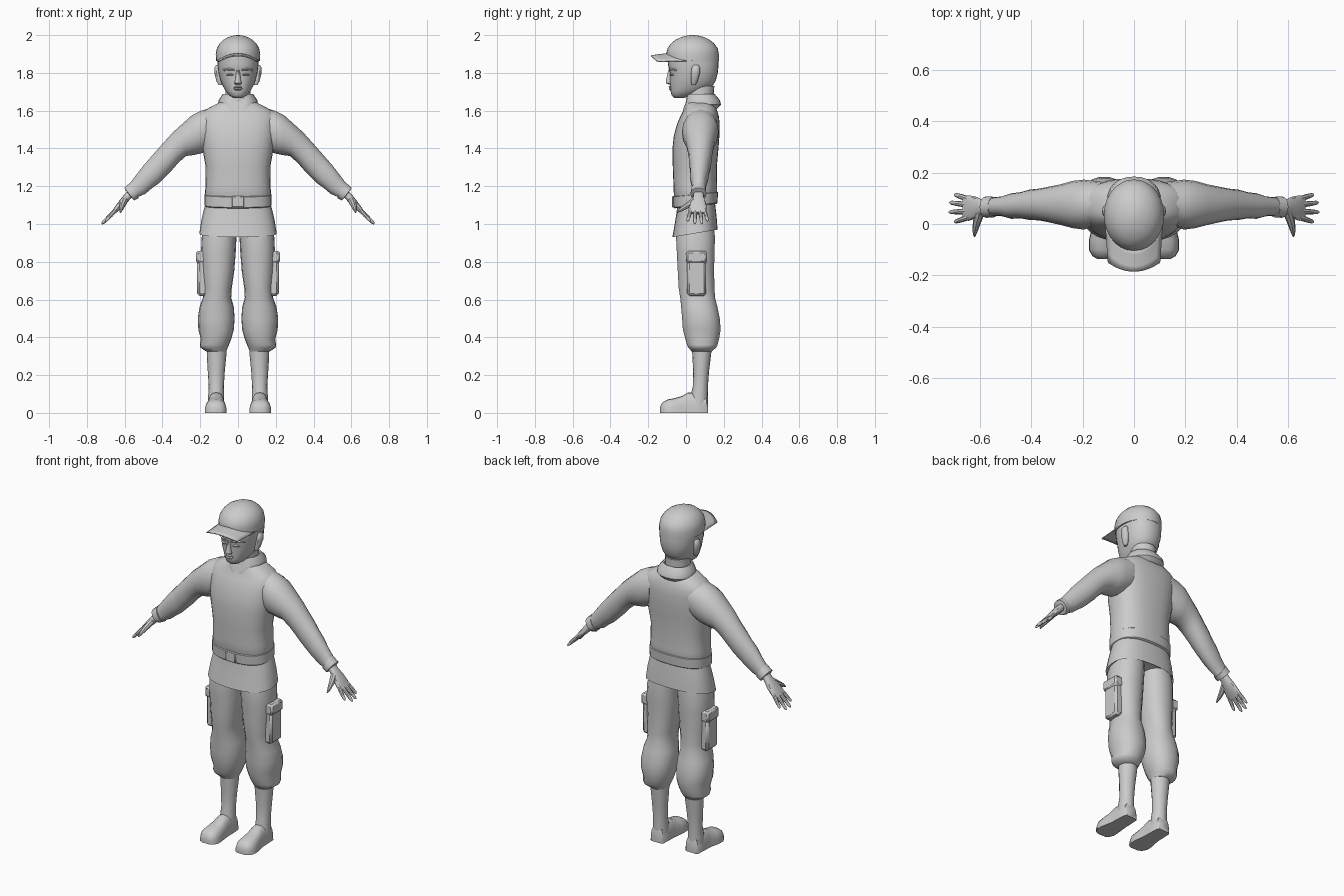
import bpy, bmesh, math
from mathutils import Vector

grey = bpy.data.materials.new("plain grey")
grey.diffuse_color = (0.6, 0.6, 0.6, 1)


def finish(name, bm, mirror=False):
    bmesh.ops.recalc_face_normals(bm, faces=bm.faces)
    me = bpy.data.meshes.new(name)
    bm.to_mesh(me)
    bm.free()
    me.materials.append(grey)
    ob = bpy.data.objects.new(name, me)
    bpy.context.collection.objects.link(ob)
    if mirror:
        ob.modifiers.new("mirror", 'MIRROR')
    return ob


def loft(name, rings, n=20, e=1.0, mirror=False, warp=None, closed=False):
    """Skin rounded rings given as (centre, half axis u, half axis v)."""
    bm = bmesh.new()
    power = lambda t: math.copysign(abs(t) ** e, t) if abs(t) > 1e-6 else 0.0
    loops = []
    for c, u, v in rings:
        loop = []
        for i in range(n):
            a = 2 * math.pi * i / n
            p = Vector(c) + Vector(u) * power(math.cos(a)) + Vector(v) * power(math.sin(a))
            loop.append(bm.verts.new(warp(p) if warp else p))
        loops.append(loop)
    pairs = list(zip(loops, loops[1:])) + ([(loops[-1], loops[0])] if closed else [])
    for a, b in pairs:
        for i in range(n):
            j = (i + 1) % n
            bm.faces.new((a[i], a[j], b[j], b[i]))
    if not closed:
        bm.faces.new(loops[0])
        bm.faces.new(loops[-1])
    return finish(name, bm, mirror)


def level(rows, tilt=0.0):
    """Horizontal rings from (z, x min, x max, y front, y back)."""
    return [(((a + b) / 2, (f + k) / 2, z), ((b - a) / 2, 0, 0), (0, (k - f) / 2, tilt))
            for z, a, b, f, k in rows]


def centred(rows, tilt=0.0):
    return level([(z, -h, h, f, k) for z, h, f, k in rows], tilt)


def tube(name, pts, radii, mirror=True, n=8):
    rings = []
    for i, p in enumerate(pts):
        d = (Vector(pts[min(i + 1, len(pts) - 1)]) - Vector(pts[max(i - 1, 0)])).normalized()
        u = d.cross(Vector((0, 0, 1))).normalized()
        rings.append((p, u * radii[i], d.cross(u) * radii[i]))
    return loft(name, rings, n, mirror=mirror)


def box(name, centre, half, bevel, mirror=False):
    bm = bmesh.new()
    bmesh.ops.create_cube(bm, size=2)
    for v in bm.verts:
        v.co = Vector(centre) + Vector([v.co[i] * half[i] for i in range(3)])
    bmesh.ops.bevel(bm, geom=bm.edges[:], offset=bevel, segments=1, affect='EDGES')
    return finish(name, bm, mirror)


# Head and neck
loft("head", centred([
    (1.668, .022, -.062, -.01), (1.68, .046, -.076, .04), (1.705, .066, -.082, .10),
    (1.73, .08, -.083, .14), (1.76, .093, -.086, .158), (1.80, .103, -.086, .168),
    (1.825, .106, -.092, .171), (1.85, .108, -.096, .172), (1.89, .108, -.095, .17)]), 28, .9)
loft("neck", centred([(1.60, .078, -.005, .15), (1.66, .066, .005, .145),
                      (1.73, .068, .0, .15)]), 20)
loft("nose", centred([(1.738, .016, -.088, -.07), (1.746, .02, -.108, -.07),
                      (1.765, .014, -.106, -.07), (1.815, .009, -.094, -.07)]), 10)
loft("lips", centred([(1.708, .016, -.085, -.07), (1.714, .024, -.091, -.06),
                      (1.720, .026, -.086, -.06), (1.726, .022, -.092, -.06),
                      (1.731, .012, -.087, -.07)]), 12)
loft("brow", [((.018, -.08, 1.817), (0, .012, 0), (0, 0, .008)),
              ((.05, -.072, 1.820), (0, .015, 0), (0, 0, .009)),
              ((.08, -.045, 1.815), (0, .012, 0), (0, 0, .006))], 8, mirror=True)
loft("eye", [((.022, -.078, 1.79), (0, .007, 0), (0, 0, .003)),
             ((.04, -.074, 1.792), (0, .013, 0), (0, 0, .008)),
             ((.06, -.063, 1.79), (0, .007, 0), (0, 0, .003))], 8, mirror=True)
loft("ear", level([(1.735, .085, .102, .03, .05), (1.755, .08, .114, .025, .062),
                   (1.80, .09, .125, .025, .075), (1.83, .095, .124, .03, .075),
                   (1.842, .10, .115, .04, .065)]), 10, mirror=True)

# Cap dome and arched bill
loft("cap", centred([
    (1.862, .116, -.102, .174), (1.90, .118, -.105, .174), (1.93, .112, -.098, .168),
    (1.955, .098, -.08, .15), (1.975, .078, -.056, .125), (1.99, .05, -.024, .095),
    (1.998, .022, .008, .062), (2.0, .004, .03, .04)]), 28)
bm = bmesh.new()
rows = []
for k in range(5):
    t = k / 4
    row = []
    for i in range(13):
        s = i / 6 - 1
        inner = Vector((.113 * s, -.098 + .10 * s * s, 1.905 - .04 * s * s))
        outer = Vector((.102 * s, -.186 + .035 * s * s, 1.893 - .03 * s * s))
        row.append(bm.verts.new(inner.lerp(outer, t)))
    rows.append(row)
for a, b in zip(rows, rows[1:]):
    for i in range(12):
        bm.faces.new((a[i], a[i + 1], b[i + 1], b[i]))
bill = finish("cap_bill", bm)
bill.modifiers.new("thickness", 'SOLIDIFY').thickness = .006


# Collar with a notch at the throat
def notch(p):
    if p.y < .05:
        p.z -= .045 * max(0, 1 - abs(p.x) / .05)
    return p


loft("collar", centred([
    (1.61, .09, -.02, .165), (1.632, .106, -.016, .185), (1.655, .103, -.006, .18),
    (1.688, .08, .0, .152), (1.685, .07, .008, .145), (1.62, .068, .008, .14)]),
    24, .9, warp=notch, closed=True)

# Jacket, belt and lower skirt
loft("jacket", centred([
    (1.12, .168, -.055, .155), (1.14, .178, -.064, .165), (1.20, .172, -.066, .165),
    (1.30, .171, -.07, .163), (1.40, .188, -.072, .172), (1.47, .196, -.064, .177),
    (1.53, .20, -.047, .178), (1.57, .20, -.03, .174), (1.60, .18, -.014, .165),
    (1.625, .135, -.008, .155), (1.645, .095, .0, .14)]), 28, .8)
loft("belt", centred([(1.095, .172, -.06, .16), (1.10, .178, -.066, .166),
                      (1.155, .178, -.07, .17), (1.16, .172, -.062, .162)], .012), 28, .8)
box("buckle", (0, -.066, 1.118), (.032, .009, .03), .004)
loft("skirt", centred([(1.13, .165, -.045, .15), (1.08, .18, -.05, .155),
                       (1.02, .194, -.06, .162), (.95, .205, -.072, .167),
                       (.965, .19, -.058, .155)], .02), 28, .8)

# Sleeves: (top x, top z, bottom x, bottom z, y front, y back)
sleeve = [(.12, 1.622, .14, 1.40, .0, .165), (.20, 1.598, .19, 1.375, -.022, .173),
          (.245, 1.575, .235, 1.365, -.016, .168), (.295, 1.53, .275, 1.36, -.004, .155),
          (.345, 1.485, .315, 1.325, .006, .146), (.39, 1.435, .35, 1.285, .014, .138),
          (.43, 1.39, .385, 1.25, .016, .134), (.465, 1.35, .42, 1.215, .022, .124),
          (.50, 1.31, .455, 1.19, .02, .12), (.535, 1.265, .49, 1.16, .03, .108),
          (.565, 1.225, .525, 1.145, .032, .104), (.575, 1.212, .53, 1.138, .032, .102)]
cuff = [(.57, 1.22, .525, 1.137, .026, .106), (.602, 1.192, .55, 1.125, .024, .108),
        (.596, 1.18, .556, 1.13, .036, .096)]
for name, rows in (("sleeve", sleeve), ("cuff", cuff)):
    loft(name, [(((a + c) / 2, (f + k) / 2, (b + d) / 2), ((a - c) / 2, 0, (b - d) / 2),
                 (0, (k - f) / 2, 0)) for a, b, c, d, f, k in rows], 16, .95, mirror=True)

# Hands
loft("palm", [((x, y, z), (t * .76, 0, t * .65), (0, w, 0)) for x, y, z, w, t in (
    (.56, .066, 1.172, .027, .02), (.59, .066, 1.14, .029, .02), (.615, .064, 1.11, .042, .019),
    (.645, .062, 1.077, .05, .014), (.663, .062, 1.057, .046, .009))], 12, .8, mirror=True)
for i, (y0, y1, tx, tz) in enumerate(((.026, .008, .70, 1.015), (.05, .046, .722, 1.0),
                                      (.074, .084, .72, 1.0), (.097, .115, .70, 1.015))):
    a, b = Vector((.645, y0, 1.077)), Vector((tx, y1, tz))
    tube(f"finger_{i + 1}", [a, a.lerp(b, .5), a.lerp(b, .9), b], [.011, .0105, .008, .003])
tube("thumb", [(.60, .045, 1.125), (.612, .01, 1.10), (.62, -.025, 1.078), (.622, -.048, 1.062)],
     [.018, .016, .011, .004])

# Baggy trousers with gathered hems
loft("trouser_leg", level([
    (1.02, .0, .175, -.04, .145), (.93, .008, .192, -.054, .155), (.85, .012, .196, -.05, .152),
    (.75, .02, .192, -.045, .15), (.66, .033, .184, -.04, .152), (.61, .036, .186, -.032, .155),
    (.56, .022, .204, -.027, .168), (.50, .018, .213, -.022, .18), (.44, .022, .21, -.018, .185),
    (.39, .036, .197, -.004, .176), (.36, .048, .202, .004, .168), (.345, .055, .198, .012, .16),
    (.325, .062, .168, .03, .136)]), 18, .9, mirror=True)
box("cargo_pocket", (.19, .056, .72), (.026, .05, .10), .012, True)
box("pocket_flap", (.193, .056, .825), (.03, .055, .032), .01, True)

# Shins and feet
loft("shin", level([(.36, .06, .166, .03, .138), (.30, .062, .165, .034, .132),
                    (.22, .07, .16, .038, .122), (.14, .075, .155, .036, .116),
                    (.09, .073, .158, .025, .116), (.03, .073, .158, .02, .115)]),
     16, mirror=True)


def ground(p):
    p.z = max(p.z, 0)
    return p


loft("foot", [((x, y, 0), (w, 0, 0), (0, 0, h)) for y, x, w, h in (
    (.117, .115, .034, .06), (.108, .115, .042, .09), (.05, .115, .045, .108),
    (.01, .115, .046, .108), (-.02, .116, .05, .09), (-.06, .118, .057, .078),
    (-.10, .118, .058, .07), (-.125, .117, .046, .055), (-.137, .116, .026, .032))],
    20, .75, True, ground)

# Smooth shading with crisp edges
bpy.ops.object.select_all(action='SELECT')
bpy.context.view_layer.objects.active = bill
bpy.ops.object.shade_smooth_by_angle(angle=math.radians(42))
